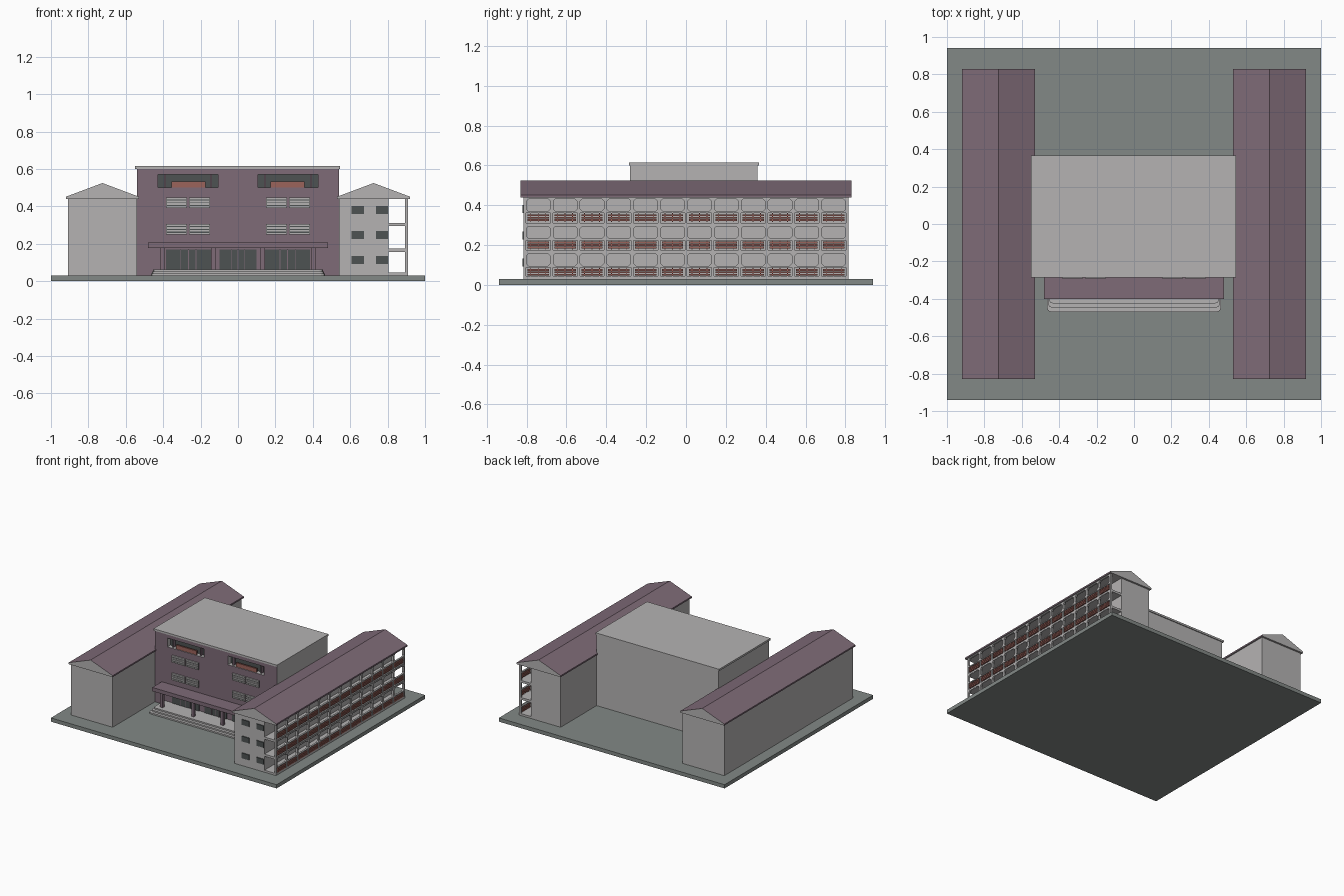
import bpy, bmesh
from mathutils import Vector

if "Cube" in bpy.data.objects:
    bpy.data.objects.remove(bpy.data.objects["Cube"])


def material(name, rgb):
    m = bpy.data.materials.new(name)
    m.diffuse_color = (*rgb, 1)
    m.use_nodes = True
    m.node_tree.nodes["Principled BSDF"].inputs["Base Color"].default_value = m.diffuse_color
    return m


GREY = material("light grey plaster", (0.46, 0.45, 0.45))
PURPLE = material("dusty purple", (0.21, 0.147, 0.185))
GROUND = material("green grey paving", (0.225, 0.25, 0.24))
RED = material("brick red", (0.33, 0.125, 0.105))
DARK = material("dark glass", (0.075, 0.085, 0.085))


def finish(name, bm, mats, rule=None):
    bmesh.ops.recalc_face_normals(bm, faces=bm.faces)
    bm.normal_update()
    if rule:
        for f in bm.faces:
            f.material_index = rule(f.normal)
    me = bpy.data.meshes.new(name)
    bm.to_mesh(me)
    bm.free()
    for m in mats:
        me.materials.append(m)
    ob = bpy.data.objects.new(name, me)
    bpy.context.collection.objects.link(ob)
    return ob


def add_box(bm, x0, x1, y0, y1, z0, z1):
    vs = bmesh.ops.create_cube(bm, size=1)["verts"]
    for v in vs:
        v.co = Vector((x1 if v.co.x > 0 else x0, y1 if v.co.y > 0 else y0,
                       z1 if v.co.z > 0 else z0))


def boxes(name, items, *mats, rule=None):
    bm = bmesh.new()
    for b in items:
        add_box(bm, *b)
    return finish(name, bm, mats, rule)


def prism(name, pts, axis, a, b, mats, rule=None):
    """Extrude a closed 2D outline along y or z."""
    bm = bmesh.new()
    place = (lambda p, t: (p[0], t, p[1])) if axis == "y" else (lambda p, t: (p[0], p[1], t))
    lo = [bm.verts.new(place(p, a)) for p in pts]
    hi = [bm.verts.new(place(p, b)) for p in pts]
    bm.faces.new(lo)
    bm.faces.new(hi)
    n = len(pts)
    for i in range(n):
        bm.faces.new((lo[i], lo[(i + 1) % n], hi[(i + 1) % n], hi[i]))
    return finish(name, bm, mats, rule)


# Ground slab
boxes("ground", [(-1, 1, -0.94, 0.94, 0, 0.03)], GROUND)

# Storey levels of the two wings
LEVELS = [0.03, 0.167, 0.304, 0.441]
STOREYS = list(zip(LEVELS, LEVELS[1:]))
Y0, Y1 = -0.815, 0.815

boxes("left_wing", [(-0.91, -0.54, Y0, Y1, a, b) for a, b in STOREYS], GREY)
boxes("right_wing", [(0.54, 0.805, Y0, Y1, a, b) for a, b in STOREYS], GREY)

# Gabled roofs: purple slopes and eaves, grey gables and soffit
for side, s in (("left", -1), ("right", 1)):
    prism(side + "_wing_roof",
          [(s * 0.53, 0.44), (s * 0.53, 0.452), (s * 0.725, 0.525),
           (s * 0.92, 0.452), (s * 0.92, 0.44)],
          "y", -0.83, 0.83, [GREY, PURPLE],
          lambda n: 1 if n.z > 0.1 or abs(n.x) > 0.5 else 0)

# Open gallery along the outer side of the right wing
boxes("gallery_floors", [(0.80, 0.908, Y0, Y1, z - 0.008, z + 0.01)
                         for z in (0.036, 0.165, 0.302)], GREY)
BAYS, PITCH = 12, (Y1 - Y0 - 0.012) / 12
EDGES = [Y0 + 0.006 + i * PITCH for i in range(BAYS + 1)]
boxes("gallery_columns", [(0.892, 0.908, y - 0.006, y + 0.006, 0.03, 0.441)
                          for y in EDGES], GREY)


def bay_frame(bm, y0, y1, z0, z1, x0, x1, t=0.008, c=0.012):
    """Rectangular frame whose opening has clipped corners."""
    a0, a1, b0, b1 = y0 + t, y1 - t, z0 + t, z1 - t
    outer = [(y0, z0), (y0, z0), (y1, z0), (y1, z0), (y1, z1), (y1, z1), (y0, z1), (y0, z1)]
    inner = [(a0, b0 + c), (a0 + c, b0), (a1 - c, b0), (a1, b0 + c),
             (a1, b1 - c), (a1 - c, b1), (a0 + c, b1), (a0, b1 - c)]
    made = {}

    def v(x, p):
        if (x, p) not in made:
            made[(x, p)] = bm.verts.new((x, *p))
        return made[(x, p)]

    for i in range(8):
        j = (i + 1) % 8
        o, q, m, n = outer[i], outer[j], inner[i], inner[j]
        for x in (x0, x1):
            ring = [v(x, o), v(x, q), v(x, n), v(x, m)] if o != q else [v(x, o), v(x, n), v(x, m)]
            bm.faces.new(ring)
        bm.faces.new((v(x0, m), v(x0, n), v(x1, n), v(x1, m)))
        if o != q:
            bm.faces.new((v(x0, o), v(x0, q), v(x1, q), v(x1, o)))


bm = bmesh.new()
rails, posts = [], []
for a, b in STOREYS:
    for y0, y1 in zip(EDGES, EDGES[1:]):
        bay_frame(bm, y0, y1, a + 0.057, b, 0.896, 0.91)
        for z in (0.021, 0.033, 0.045):
            rails.append((0.898, 0.909, y0 + 0.014, y1 - 0.014, a + z - 0.004, a + z + 0.005))
        for y in (y0 + 0.03, (y0 + y1) / 2, y1 - 0.03):
            posts.append((0.901, 0.906, y - 0.002, y + 0.002, a + 0.012, a + 0.06))
finish("gallery_arches", bm, [GREY])
boxes("gallery_rails", rails, RED)
boxes("gallery_rail_posts", posts, RED)

# Small windows on the front end of the right wing
boxes("end_windows", [(x, x + 0.065, Y0 - 0.007, Y0 + 0.002, z, z + 0.042)
                      for x in (0.608, 0.738) for z in (0.092, 0.227, 0.36)], DARK)

# Central hall with a purple facade and two loggia recesses
boxes("central_hall", [(-0.54, 0.54, -0.235, 0.36, 0.03, 0.60)], GREY)
R0, R1, RZ0, RZ1 = 0.107, 0.428, 0.50, 0.57
boxes("front_facade",
      [(-0.54, 0.54, -0.28, -0.235, 0.03, RZ0), (-0.54, 0.54, -0.28, -0.235, RZ1, 0.60),
       (-R0, R0, -0.28, -0.235, RZ0, RZ1)] +
      [(min(s * R1, s * 0.54), max(s * R1, s * 0.54), -0.28, -0.235, RZ0, RZ1) for s in (-1, 1)],
      GREY, PURPLE, rule=lambda n: 1 if n.y < -0.5 else 0)
boxes("central_roof", [(-0.55, 0.545, -0.285, 0.367, 0.60, 0.615)], GREY)

for side, s in (("left", -1), ("right", 1)):
    def span(a, b):
        return min(s * a, s * b), max(s * a, s * b)

    # Loggia: dark back wall, red parapet, purple end piers
    boxes(side + "_loggia_back", [(*span(R0, R1), -0.243, -0.234, RZ0, RZ1)], DARK)
    boxes(side + "_loggia_parapet", [(*span(0.175, 0.355), -0.275, -0.262, RZ0, 0.532)], RED)
    boxes(side + "_loggia_piers", [(*span(a, a + 0.01), -0.268, -0.24, RZ0, RZ1)
                                   for a in (0.14, 0.385)], PURPLE)

    # Paired windows with light frames and sills
    frames, panes = [], []
    for z in (0.248, 0.39):
        for a in (0.15, 0.272):
            b = a + 0.113
            panes.append((*span(a, b), -0.284, -0.278, z + 0.004, z + 0.054))
            for h in (0.002, 0.018, 0.032, 0.048):
                frames.append((*span(a, b), -0.291, -0.28, z + h, z + h + 0.009))
            for e in (a, b - 0.006):
                frames.append((*span(e, e + 0.006), -0.290, -0.28, z + 0.002, z + 0.057))
    boxes(side + "_window_panes", panes, DARK)
    boxes(side + "_window_frames", frames, GREY)

# Entrance: glazed doors with mullions, canopy and columns
DOORS = [(-0.385, -0.145), (-0.098, 0.098), (0.145, 0.385)]
boxes("entrance_doors", [(a, b, -0.286, -0.278, 0.06, 0.17) for a, b in DOORS], DARK)
boxes("door_mullions", [(a + (b - a) * k - 0.002, a + (b - a) * k + 0.002, -0.29, -0.28, 0.06, 0.17)
                        for a, b in DOORS for k in (0.33, 0.5, 0.67)], PURPLE)
boxes("canopy", [(-0.48, 0.48, -0.40, -0.28, 0.177, 0.207)], PURPLE)
boxes("canopy_columns", [(x - 0.011, x + 0.011, -0.39, -0.365, 0.06, 0.18)
                         for x in (-0.405, -0.13, 0.13, 0.405)], PURPLE)

# Entrance steps with rounded front corners
for i, (front, half) in enumerate(((-0.47, 0.465), (-0.447, 0.46), (-0.424, 0.455))):
    arc = [(half, front + 0.02), (half - 0.006, front + 0.006), (half - 0.02, front)]
    pts = [(half, -0.28)] + arc + [(-x, y) for x, y in reversed(arc)] + [(-half, -0.28)]
    prism("entrance_step_%d" % (i + 1), pts, "z", 0.03 + 0.011 * i, 0.041 + 0.011 * i, [GREY])
